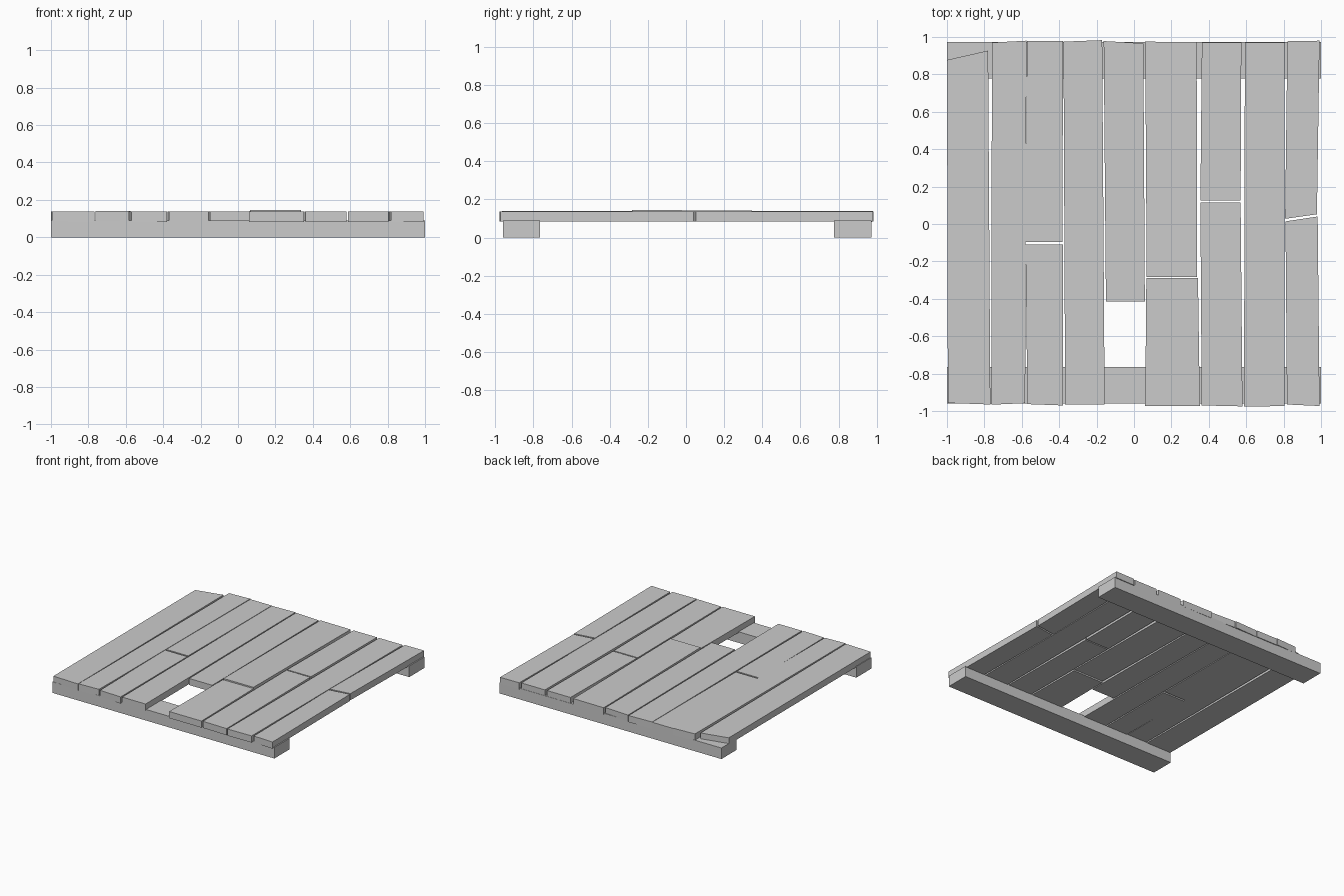
import bpy, bmesh

if "Cube" in bpy.data.objects:
    bpy.data.objects.remove(bpy.data.objects["Cube"])


def prism(name, corners, bottoms, tops):
    """Flat board from four plan corners (back-left, back-right, front-right, front-left)."""
    bm = bmesh.new()
    lo = [bm.verts.new((x, y, z)) for (x, y), z in zip(corners, bottoms)]
    hi = [bm.verts.new((x, y, z)) for (x, y), z in zip(corners, tops)]
    bm.faces.new(lo)
    bm.faces.new(hi)
    for i in range(4):
        j = (i + 1) % 4
        bm.faces.new((lo[i], lo[j], hi[j], hi[i]))
    bmesh.ops.recalc_face_normals(bm, faces=bm.faces)
    mesh = bpy.data.meshes.new(name)
    bm.to_mesh(mesh)
    bm.free()
    obj = bpy.data.objects.new(name, mesh)
    bpy.context.collection.objects.link(obj)


def plank(name, bl, br, fr, fl, back_top=0.137, front_top=0.137, thick=0.054):
    tops = [back_top, back_top, front_top, front_top]
    prism(name, [bl, br, fr, fl], [t - thick for t in tops], tops)


# Support beams under the front and back edges
for name, y0, y1 in (("front_beam", -0.96, -0.765), ("back_beam", 0.777, 0.972)):
    prism(name, [(-1, y1), (1, y1), (1, y0), (-1, y0)], [0] * 4, [0.09] * 4)

# Uneven deck planks, left to right
plank("plank_1_split_end", (-1, 0.877), (-0.78, 0.927), (-0.768, -0.965), (-0.995, -0.957))
plank("plank_2", (-0.76, 0.97), (-0.575, 0.98), (-0.582, -0.958), (-0.762, -0.966), 0.14, 0.14)
plank("plank_3_back", (-0.572, 0.979), (-0.38, 0.978), (-0.382, -0.096), (-0.58, -0.096))
plank("plank_3_front", (-0.58, -0.11), (-0.38, -0.11), (-0.38, -0.97), (-0.57, -0.963))
plank("plank_4", (-0.377, 0.975), (-0.17, 0.983), (-0.157, -0.966), (-0.368, -0.966))
plank("plank_5_short", (-0.162, 0.978), (0.05, 0.966), (0.058, -0.415), (-0.15, -0.415))
plank("plank_6_back", (0.06, 0.975), (0.335, 0.972), (0.338, -0.284), (0.068, -0.284), 0.136, 0.145)
plank("plank_6_front", (0.066, -0.29), (0.342, -0.288), (0.352, -0.973), (0.06, -0.973))
plank("plank_7_back", (0.363, 0.97), (0.574, 0.97), (0.57, 0.126), (0.355, 0.126))
plank("plank_7_front", (0.355, 0.116), (0.57, 0.116), (0.58, -0.975), (0.362, -0.97))
plank("plank_8", (0.593, 0.97), (0.806, 0.97), (0.804, -0.973), (0.588, -0.977))
plank("plank_9_back", (0.82, 0.977), (0.992, 0.98), (0.978, 0.052), (0.808, 0.028))
plank("plank_9_front", (0.81, 0.014), (0.982, 0.04), (0.992, -0.973), (0.818, -0.965))
